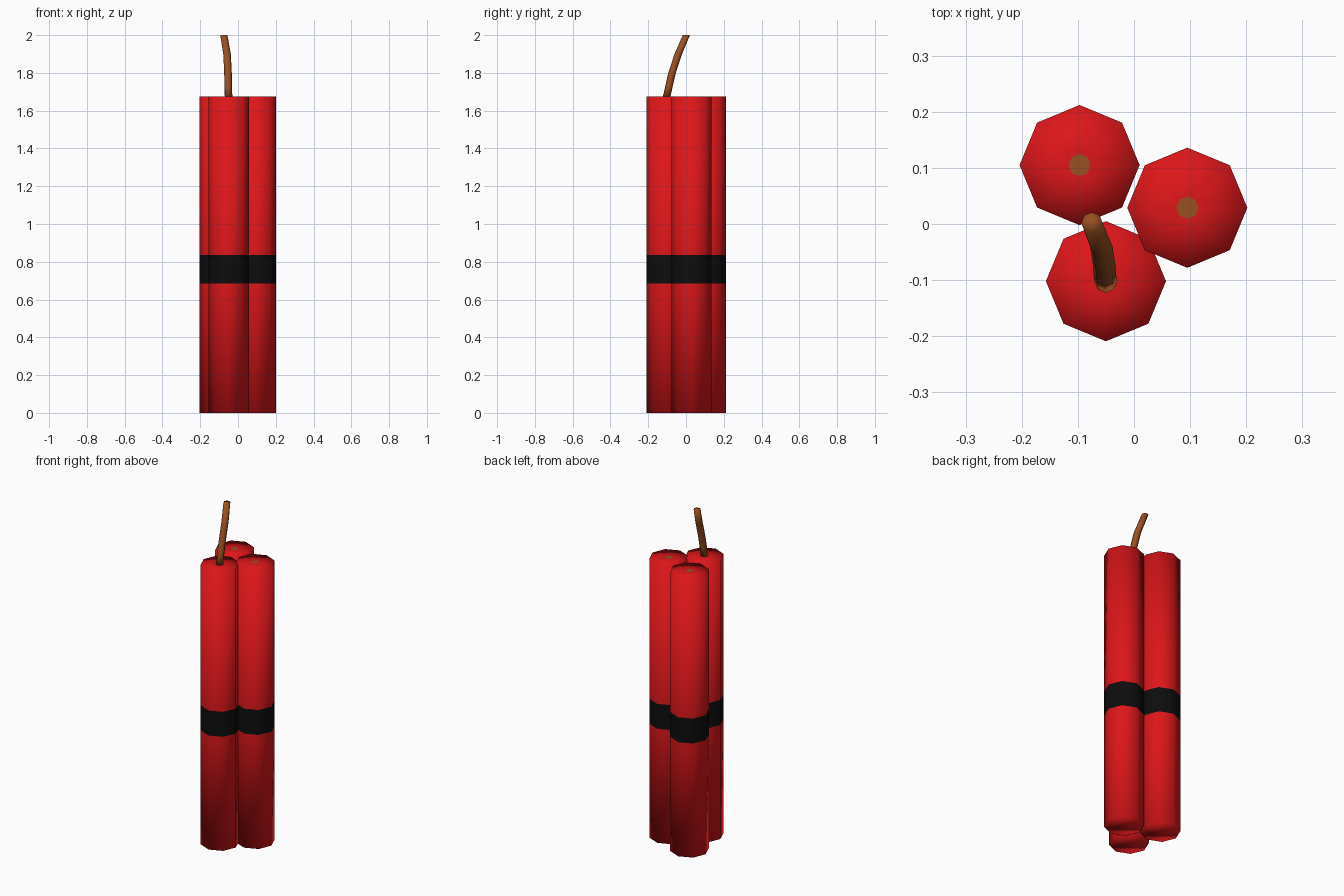
import bpy, bmesh
from math import cos, sin, pi

if "Cube" in bpy.data.objects:
    bpy.data.objects.remove(bpy.data.objects["Cube"])

SIDES = 8


def material(name, color):
    m = bpy.data.materials.new(name)
    m.diffuse_color = (*color, 1)
    m.use_nodes = True
    m.node_tree.nodes["Principled BSDF"].inputs["Base Color"].default_value = m.diffuse_color
    return m


RED = material("red_paper", (0.72, 0.008, 0.01))
BLACK = material("black_tape", (0.004, 0.004, 0.004))
BROWN = material("brown_cord", (0.32, 0.08, 0.015))


def loft(name, rings, mats, spans, cap_start, cap_end):
    """Join octagonal rings (x, y, z, radius); spans gives the material of each section."""
    bm = bmesh.new()
    loops = [[bm.verts.new((x + r * cos(2 * pi * i / SIDES),
                            y + r * sin(2 * pi * i / SIDES), z))
              for i in range(SIDES)] for x, y, z, r in rings]
    for a, b, mat in zip(loops, loops[1:], spans):
        for i in range(SIDES):
            j = (i + 1) % SIDES
            bm.faces.new((a[i], a[j], b[j], b[i])).material_index = mat
    bm.faces.new(loops[0][::-1]).material_index = cap_start
    bm.faces.new(loops[-1]).material_index = cap_end
    for f in bm.faces:
        f.smooth = True
    me = bpy.data.meshes.new(name)
    bm.to_mesh(me)
    bm.free()
    for m in mats:
        me.materials.append(m)
    ob = bpy.data.objects.new(name, me)
    bpy.context.collection.objects.link(ob)
    return ob


# Three tubes, each with a flush tape band and a small cord end in the top
R, TOP, CORD = 0.107, 1.675, 0.02
for name, x, y in (("back_left_stick", -0.097, 0.105),
                   ("right_stick", 0.095, 0.029),
                   ("front_stick", -0.050, -0.102)):
    rings = [(x, y, 0, R), (x, y, 0.685, R), (x, y, 0.835, R),
             (x, y, TOP, R), (x, y, TOP, CORD)]
    loft(name, rings, (RED, BLACK, BROWN), (0, 1, 0, 0), 0, 2)

# Bent fuse rising from the front tube
loft("fuse", [(-0.050, -0.102, TOP, 0.020), (-0.052, -0.090, 1.73, 0.020),
              (-0.053, -0.074, 1.80, 0.020), (-0.058, -0.041, 1.90, 0.020),
              (-0.075, 0.002, 2.0, 0.019)],
     (BROWN,), (0, 0, 0, 0), 0, 0)
